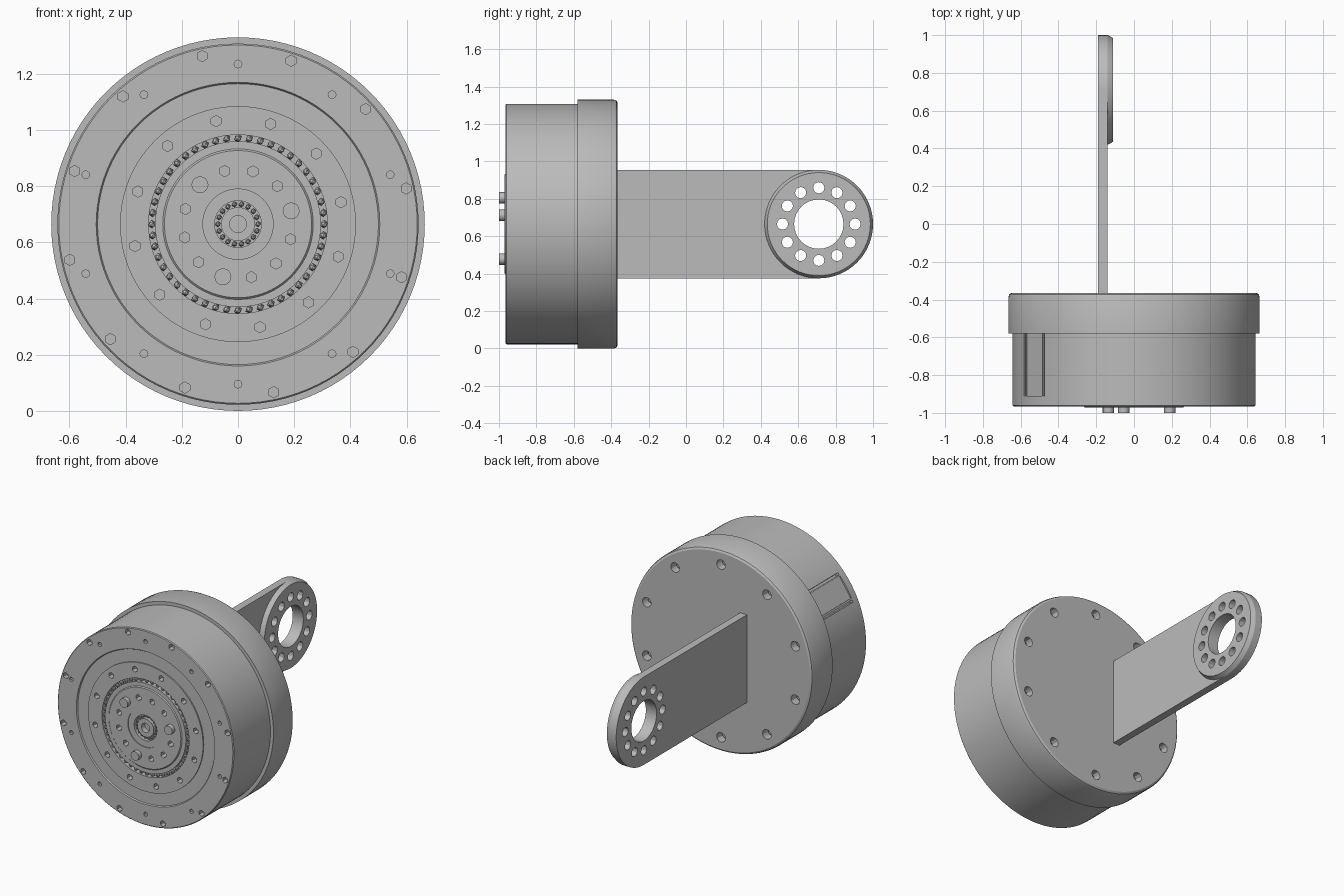
import bpy, bmesh, math
from mathutils import Matrix, Vector

if "Cube" in bpy.data.objects:
    bpy.data.objects.remove(bpy.data.objects["Cube"])

CZ = 0.665                      # height of the motor axis
grey = bpy.data.materials.new("metal_grey")
grey.diffuse_color = (0.5, 0.5, 0.5, 1)
grey.use_nodes = True
grey.node_tree.nodes["Principled BSDF"].inputs["Base Color"].default_value = grey.diffuse_color


def new_object(name, bm):
    bmesh.ops.recalc_face_normals(bm, faces=bm.faces)
    me = bpy.data.meshes.new(name)
    bm.to_mesh(me)
    bm.free()
    ob = bpy.data.objects.new(name, me)
    bpy.context.collection.objects.link(ob)
    me.materials.append(grey)
    return ob


def lathe(name, profile, n=96):
    """Spin (radius, y) points about the motor axis."""
    bm = bmesh.new()
    rings = []
    for r, y in profile:
        if r == 0:
            rings.append([bm.verts.new((0, y, CZ))] * n)
        else:
            rings.append([bm.verts.new((r * math.cos(2 * math.pi * i / n), y,
                                        CZ + r * math.sin(2 * math.pi * i / n))) for i in range(n)])
    for a, b in zip(rings, rings[1:]):
        for i in range(n):
            j = (i + 1) % n
            bm.faces.new(list(dict.fromkeys((a[i], a[j], b[j], b[i]))))
    return new_object(name, bm)


def rod(bm, axis, center, r, length, n):
    """Add a capped cylinder along the x or y axis."""
    turn = Matrix.Rotation(math.pi / 2, 4, 'Y' if axis == 'x' else 'X')
    bmesh.ops.create_cone(bm, cap_ends=True, segments=n, radius1=r, radius2=r, depth=length,
                          matrix=Matrix.Translation(center) @ turn)


def ring_rods(bm, count, start, radius, r, y0, y1, n, skip=()):
    for k in range(count):
        if k in skip:
            continue
        a = math.radians(start + 360 / count * k)
        rod(bm, 'y', (radius * math.cos(a), (y0 + y1) / 2, CZ + radius * math.sin(a)), r, y1 - y0, n)


def finish(ob, cutter_bm=None):
    """Cut away the helper shapes, then shade smooth with sharp edges."""
    bpy.context.view_layer.objects.active = ob
    bpy.ops.object.select_all(action='DESELECT')
    ob.select_set(True)
    if cutter_bm:
        cutter = new_object("cutter", cutter_bm)
        cutter.hide_render = True
        mod = ob.modifiers.new("holes", 'BOOLEAN')
        mod.operation, mod.solver, mod.object = 'DIFFERENCE', 'EXACT', cutter
        bpy.ops.object.modifier_apply(modifier=mod.name)
        bpy.data.objects.remove(cutter)
    bpy.ops.object.shade_smooth_by_angle(angle=math.radians(30))


# Motor housing with stepped front, bearing groove and centre recess
F = -0.965
housing = lathe("motor_housing", [
    (0, -0.93), (0.03, -0.93), (0.03, F), (0.06, F), (0.06, -0.94), (0.083, -0.94), (0.083, F),
    (0.125, F), (0.125, -0.971), (0.262, -0.971), (0.268, F), (0.295, F), (0.295, -0.93),
    (0.318, -0.93), (0.318, F), (0.42, F), (0.42, -0.957), (0.432, -0.957), (0.50, -0.957), (0.505, F),
    (0.638, F), (0.643, -0.96), (0.643, -0.57), (0, -0.57)])
cut = bmesh.new()
ring_rods(cut, 10, 18, 0.57, 0.014, -1.1, -0.3, 8)
ring_rods(cut, 12, 12, 0.612, 0.02, -1.1, -0.93, 6)
ring_rods(cut, 12, 12, 0.375, 0.02, -1.1, -0.93, 6)
ring_rods(cut, 12, 14, 0.195, 0.02, -1.1, -0.93, 6, skip=(0, 4, 8))
# Connector recess and its two side slots on the upper left of the housing wall
for deg, width, floor in ((146, 0.15, 0.632), (138, 0.015, 0.615), (154.5, 0.015, 0.615)):
    a = math.radians(deg)
    mat = (Matrix.Translation((0, 0, CZ)) @ Matrix.Rotation(-a, 4, 'Y')
           @ Matrix.Translation((floor + 0.1, -0.745, 0)) @ Matrix.Diagonal((0.2, 0.33, width, 1)))
    bmesh.ops.create_cube(cut, size=1, matrix=mat)
finish(housing, cut)

# Back cover with rounded rim and counterbored bolt holes
cover = lathe("back_cover", [(0, -0.58), (0.665, -0.58), (0.665, -0.385), (0.66, -0.372),
                             (0.648, -0.365), (0, -0.365)])
cut = bmesh.new()
ring_rods(cut, 10, 18, 0.57, 0.014, -1.1, -0.40, 8)
ring_rods(cut, 10, 18, 0.57, 0.032, -0.42, -0.2, 12)
finish(cover, cut)

# Bearing balls in the two front grooves
bm = bmesh.new()
for count, radius, size in ((48, 0.3065, 0.014), (18, 0.0715, 0.01)):
    for k in range(count):
        a = 2 * math.pi * k / count
        bmesh.ops.create_icosphere(bm, subdivisions=1, radius=size, matrix=Matrix.Translation(
            (radius * math.cos(a), -0.948, CZ + radius * math.sin(a))))
finish(new_object("bearing_balls", bm))

# Three locating pins on the hub
bm = bmesh.new()
ring_rods(bm, 3, 14, 0.195, 0.03, -1.0, -0.95, 16)
finish(new_object("hub_pins", bm))

# Link arm: flat bar with a rounded end
TIP = 0.71


def plate(name, x0, x1, outline):
    bm = bmesh.new()
    face = bm.faces.new([bm.verts.new((x0, y, z)) for y, z in outline])
    out = bmesh.ops.extrude_face_region(bm, geom=[face])
    bmesh.ops.translate(bm, vec=Vector((x1 - x0, 0, 0)),
                        verts=[g for g in out['geom'] if isinstance(g, bmesh.types.BMVert)])
    return new_object(name, bm)


def arc(r, a0, a1, n):
    return [(TIP + r * math.cos(math.radians(a0 + (a1 - a0) * i / n)),
             CZ + r * math.sin(math.radians(a0 + (a1 - a0) * i / n))) for i in range(n + 1)]


def arm_holes():
    bm = bmesh.new()
    rod(bm, 'x', (-0.15, TIP, CZ), 0.132, 0.4, 32)
    for k in range(12):
        a = math.radians(30 * k)
        rod(bm, 'x', (-0.15, TIP + 0.194 * math.cos(a), CZ + 0.194 * math.sin(a)), 0.03, 0.4, 12)
    return bm


arm = plate("link_arm", -0.19, -0.14, [(-0.37, CZ - 0.29)] + arc(0.29, -90, 90, 32) + [(-0.37, CZ + 0.29)])
finish(arm, arm_holes())

# Round boss on the arm end, with a chamfered rim
boss = plate("arm_boss", -0.14, -0.112, arc(0.29, 0, 360, 64)[:-1])
for v in boss.data.vertices:
    if v.co.x > -0.12:
        v.co.y = TIP + (v.co.y - TIP) * 0.95
        v.co.z = CZ + (v.co.z - CZ) * 0.95
finish(boss, arm_holes())
